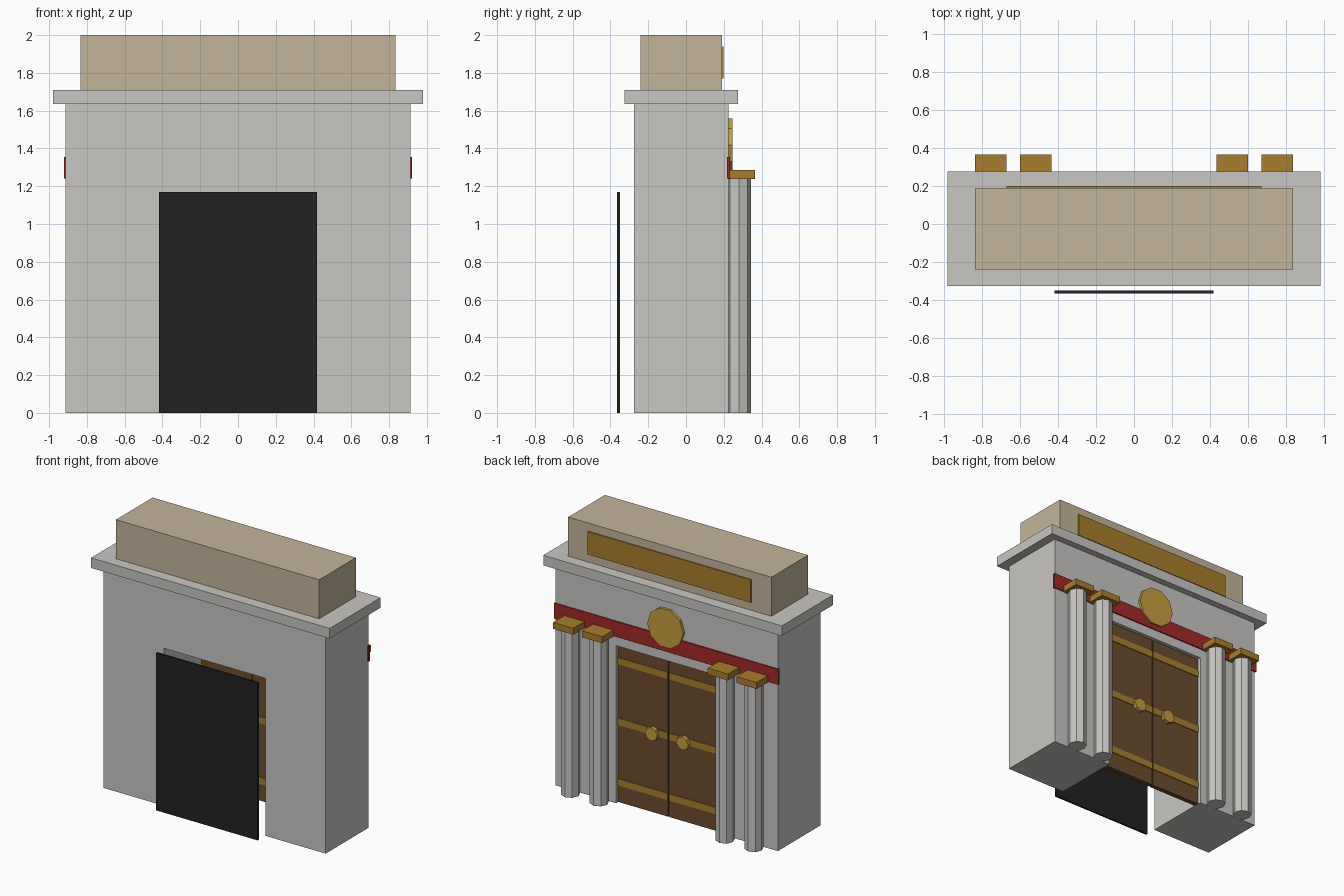
import bpy, bmesh, math
from mathutils import Matrix

if "Cube" in bpy.data.objects:
    bpy.data.objects.remove(bpy.data.objects["Cube"])


def material(name, r, g, b):
    lin = lambda c: ((c / 255 + 0.055) / 1.055) ** 2.4 if c > 10 else c / 255 / 12.92
    m = bpy.data.materials.new(name)
    m.diffuse_color = (lin(r), lin(g), lin(b), 1)
    m.use_nodes = True
    m.node_tree.nodes["Principled BSDF"].inputs["Base Color"].default_value = m.diffuse_color
    return m


STONE = material("grey stone", 200, 199, 195)
SAND = material("sandstone", 196, 181, 155)
RED = material("red band", 160, 42, 39)
GOLD = material("dark gold", 168, 125, 45)
BRASS = material("bright gold", 200, 158, 62)
WOOD = material("brown wood", 108, 76, 46)
DARK = material("dark seam", 52, 36, 22)
BLACK = material("black", 34, 34, 34)


def add(name, bm, mat):
    bmesh.ops.recalc_face_normals(bm, faces=bm.faces)
    me = bpy.data.meshes.new(name)
    bm.to_mesh(me)
    bm.free()
    me.materials.append(mat)
    ob = bpy.data.objects.new(name, me)
    bpy.context.collection.objects.link(ob)
    return ob


def box(name, x0, x1, y0, y1, z0, z1, mat):
    bm = bmesh.new()
    bmesh.ops.create_cube(bm, size=1)
    for v in bm.verts:
        v.co = (x0 if v.co.x < 0 else x1, y0 if v.co.y < 0 else y1, z0 if v.co.z < 0 else z1)
    return add(name, bm, mat)


def prism(name, centre, radius, depth, sides, mat, axis="Z"):
    """Flat-sided cylinder with one corner at +y (axis Z) or at the top (axis Y)."""
    bm = bmesh.new()
    rot = Matrix.Rotation(math.pi / 2, 4, "Z")
    if axis == "Y":
        rot = Matrix.Rotation(math.pi / 2, 4, "X") @ rot
    bmesh.ops.create_cone(bm, cap_ends=True, segments=sides, radius1=radius, radius2=radius,
                          depth=depth, matrix=Matrix.Translation(centre) @ rot)
    return add(name, bm, mat)


# gate body: arch-less U profile extruded through the depth
W, OPEN, OPEN_TOP, TOP = 0.913, 0.417, 1.17, 1.64
bm = bmesh.new()
profile = [(-W, 0), (-OPEN, 0), (-OPEN, OPEN_TOP), (OPEN, OPEN_TOP), (OPEN, 0), (W, 0), (W, TOP), (-W, TOP)]
face = bm.faces.new([bm.verts.new((x, -0.275, z)) for x, z in profile])
ext = bmesh.ops.extrude_face_region(bm, geom=[face])
bmesh.ops.translate(bm, vec=(0, 0.5, 0), verts=[v for v in ext["geom"] if isinstance(v, bmesh.types.BMVert)])
add("gate_body", bm, STONE)

# cornice, attic block and its inset-looking panel
box("cornice", -0.98, 0.98, -0.325, 0.275, 1.635, 1.71, STONE)
box("attic", -0.835, 0.835, -0.24, 0.19, 1.71, 2.0, SAND)
box("attic_panel", -0.67, 0.67, 0.185, 0.199, 1.77, 1.94, GOLD)

# red band and medallion
box("band", -0.922, 0.922, 0.217, 0.234, 1.24, 1.355, RED)
prism("medallion", (0, 0.2325, 1.418), 0.148, 0.025, 10, BRASS, "Y")

# black screen in front of the opening
box("screen", -0.417, 0.417, -0.365, -0.35, 0, 1.17, BLACK)

# dark seam between the door leaves
box("door_seam", -0.006, 0.006, 0.168, 0.197, 0.002, 1.165, DARK)

for side, s in (("left", -1), ("right", 1)):
    # paired columns with square capitals
    for place, x in (("inner", 0.517), ("outer", 0.753)):
        prism(f"column_{place}_{side}", (s * x, 0.28, 0.62), 0.065, 1.24, 8, STONE)
        box(f"capital_{place}_{side}", s * x - 0.083, s * x + 0.083, 0.2, 0.365, 1.237, 1.285, GOLD)
    # door leaf, straps and knob
    a, b = sorted((s * 0.006, s * 0.417))
    box(f"door_{side}", a, b, 0.165, 0.2, 0, 1.169, WOOD)
    for i, z in enumerate((0.15, 0.6, 1.05)):
        box(f"door_strap_{side}_{i + 1}", a, b, 0.159, 0.206, z - 0.025, z + 0.025, GOLD)
    prism(f"door_knob_{side}", (s * 0.128, 0.213, 0.59), 0.05, 0.03, 8, BRASS, "Y")
